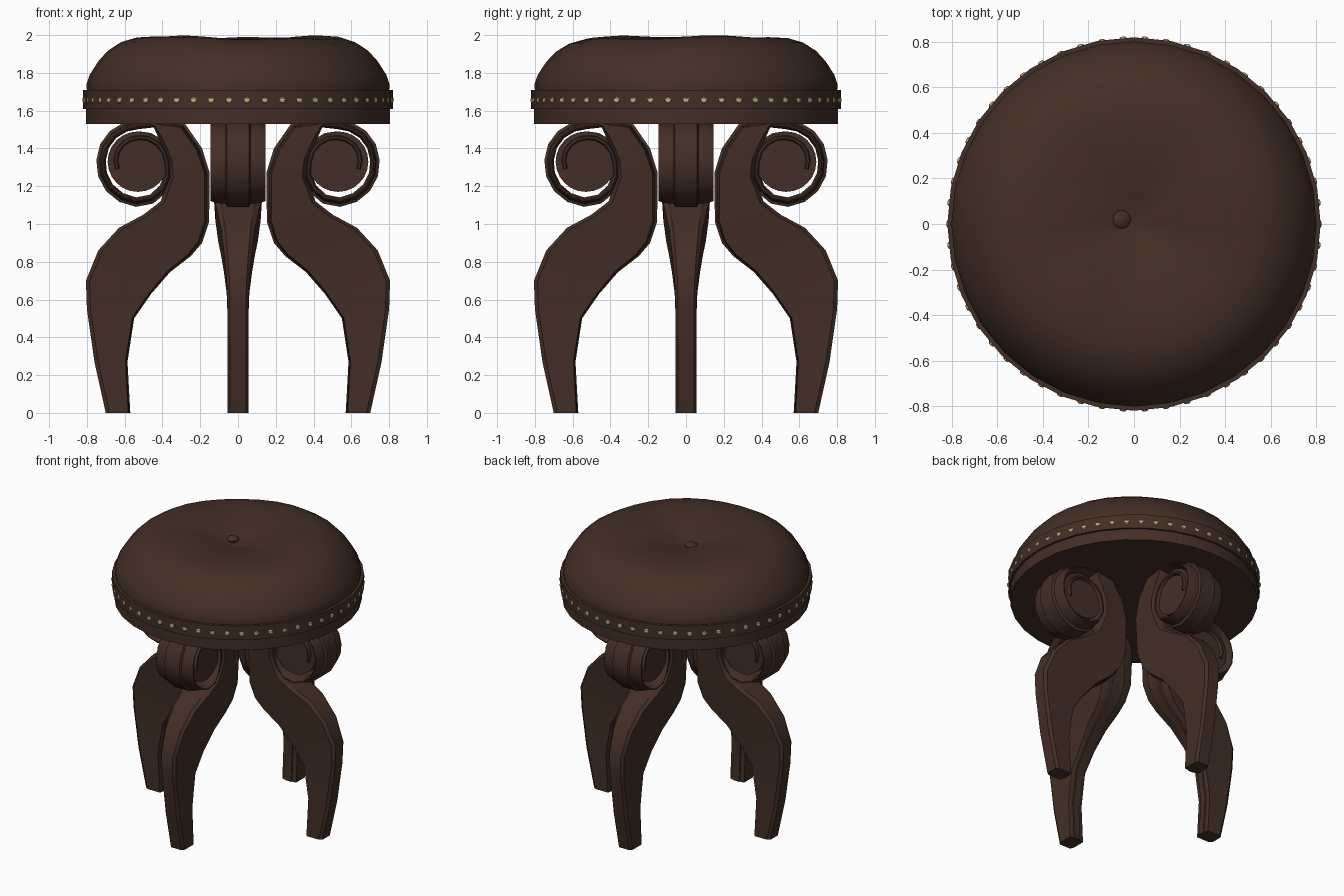
import bpy, bmesh, math
from mathutils import Vector, Matrix

if "Cube" in bpy.data.objects:
    bpy.data.objects.remove(bpy.data.objects["Cube"], do_unlink=True)


def material(name, color):
    m = bpy.data.materials.new(name)
    m.use_nodes = True
    m.diffuse_color = (*color, 1)
    m.node_tree.nodes["Principled BSDF"].inputs["Base Color"].default_value = (*color, 1)
    return m


brown = material("dark brown", (0.056, 0.028, 0.019))
brass = material("brass", (0.60, 0.46, 0.22))


def finish(name, bm, mat, angle=30):
    bmesh.ops.recalc_face_normals(bm, faces=bm.faces)
    mesh = bpy.data.meshes.new(name)
    bm.to_mesh(mesh)
    bm.free()
    mesh.materials.append(mat)
    ob = bpy.data.objects.new(name, mesh)
    bpy.context.collection.objects.link(ob)
    bpy.ops.object.select_all(action="DESELECT")
    ob.select_set(True)
    bpy.context.view_layer.objects.active = ob
    bpy.ops.object.shade_smooth_by_angle(angle=math.radians(angle))
    return ob


def loft(bm, rings):
    """Skin closed rings of points and cap both ends."""
    loops = [[bm.verts.new(p) for p in ring] for ring in rings]
    n = len(loops[0])
    for a, b in zip(loops, loops[1:]):
        for i in range(n):
            j = (i + 1) % n
            bm.faces.new((a[i], a[j], b[j], b[i]))
    bm.faces.new(loops[0])
    bm.faces.new(loops[-1])


def lathe(name, profile, lump=0.0, segs=32):
    bm = bmesh.new()
    rings = []
    for r, z in profile:
        ring = []
        for k in range(segs):
            a = math.tau * k / segs
            fade = math.sin(math.pi * min(1, r / 0.8))
            dz = lump * fade * (math.sin(2 * a + 0.6) + 0.7 * math.sin(5 * a))
            ring.append((r * math.cos(a), r * math.sin(a), z + dz))
        rings.append(ring)
    loft(bm, rings)
    return finish(name, bm, brown)


# Seat: wooden base, trim band, tufted cushion
lathe("seat_base", [(0.805, 1.53), (0.805, 1.63)])
lathe("trim_band", [(0.82, 1.61), (0.82, 1.71)])
lathe("cushion", [(0.80, 1.70), (0.802, 1.74), (0.785, 1.79), (0.74, 1.86), (0.69, 1.915),
                  (0.62, 1.96), (0.54, 1.983), (0.44, 1.988), (0.32, 1.98), (0.2, 1.962),
                  (0.1, 1.937), (0.03, 1.92)], lump=0.007)

# Button in the middle of the cushion
bm = bmesh.new()
bmesh.ops.create_uvsphere(bm, u_segments=16, v_segments=8, radius=0.04,
                          matrix=Matrix.Translation((-0.055, 0.02, 1.932)) @ Matrix.Diagonal((1, 1, 0.5, 1)))
finish("cushion_button", bm, brown)

# Ring of nail heads around the band
bm = bmesh.new()
STUDS = 54
for k in range(STUDS):
    turn = Matrix.Rotation(math.tau * k / STUDS, 4, "Z")
    bmesh.ops.create_icosphere(bm, subdivisions=1, radius=0.019,
                               matrix=turn @ Matrix.Translation((0.815, 0, 1.655)) @ Matrix.Diagonal((0.6, 1, 1, 1)))
finish("nail_heads", bm, brass)

# Leg stations: outer edge (x, z), inner edge (x, z), half width
stations = [
    ((0.70, 0.00), (0.57, 0.00), 0.055),
    ((0.76, 0.27), (0.585, 0.27), 0.055),
    ((0.80, 0.55), (0.55, 0.50), 0.055),
    ((0.805, 0.70), (0.46, 0.63), 0.06),
    ((0.74, 0.86), (0.36, 0.745), 0.075),
    ((0.63, 0.98), (0.25, 0.83), 0.09),
    ((0.50, 1.05), (0.19, 0.90), 0.105),
    ((0.41, 1.12), (0.153, 1.01), 0.12),
    ((0.36, 1.25), (0.15, 1.27), 0.135),
    ((0.37, 1.34), (0.19, 1.40), 0.145),
    ((0.41, 1.43), (0.28, 1.53), 0.145),
]

# Scroll: the strip winds inward around its eye
eye = Vector((0.53, 1.33))
keys = [(115, 0.25), (90, 0.22), (0, 0.22), (-90, 0.24), (-115, 0.235), (-180, 0.185), (-270, 0.16), (-400, 0.145)]


def scroll_radius(a):
    for (a0, r0), (a1, r1) in zip(keys, keys[1:]):
        if a >= a1:
            return r0 + (r1 - r0) * (a0 - a) / (a0 - a1)
    return keys[-1][1]


a = 115
while a >= -400:
    d = Vector((math.cos(math.radians(a)), math.sin(math.radians(a))))
    r = scroll_radius(a)
    half = 0.145 if a > -115 else 0.13
    stations.append((eye + d * (r - 0.05), eye + d * r, half))
    a -= 22.5


def section(outer, inner, half):
    """Ridged on the inner side, chamfered on the outer side."""
    o, i = Vector(outer), Vector(inner)
    t = (o - i).length
    n = (o - i) / t
    step = 0.02 * half / 0.145
    cut = min(0.02, t * 0.25)
    side = [(0.40, 0), (0.45, step * 0.8), (0.78, step), (1, step * 1.5), (1, t - cut), (0.75, t)]
    pts = side + [(-w, h) for w, h in reversed(side)]
    return [((i + n * h).x, w * half, (i + n * h).y) for w, h in pts]


bm = bmesh.new()
loft(bm, [section(*s) for s in stations])
# Recessed disc filling the scroll
bmesh.ops.create_cone(bm, cap_ends=True, segments=24, radius1=0.16, radius2=0.16, depth=0.22,
                      matrix=Matrix.Translation((eye.x, 0, eye.y)) @ Matrix.Rotation(math.pi / 2, 4, "X"))
leg = finish("left_leg", bm, brown)
for k, name in enumerate(("back_leg", "right_leg", "front_leg"), 1):
    copy = bpy.data.objects.new(name, leg.data)
    copy.rotation_euler.z = k * math.pi / 2
    bpy.context.collection.objects.link(copy)
